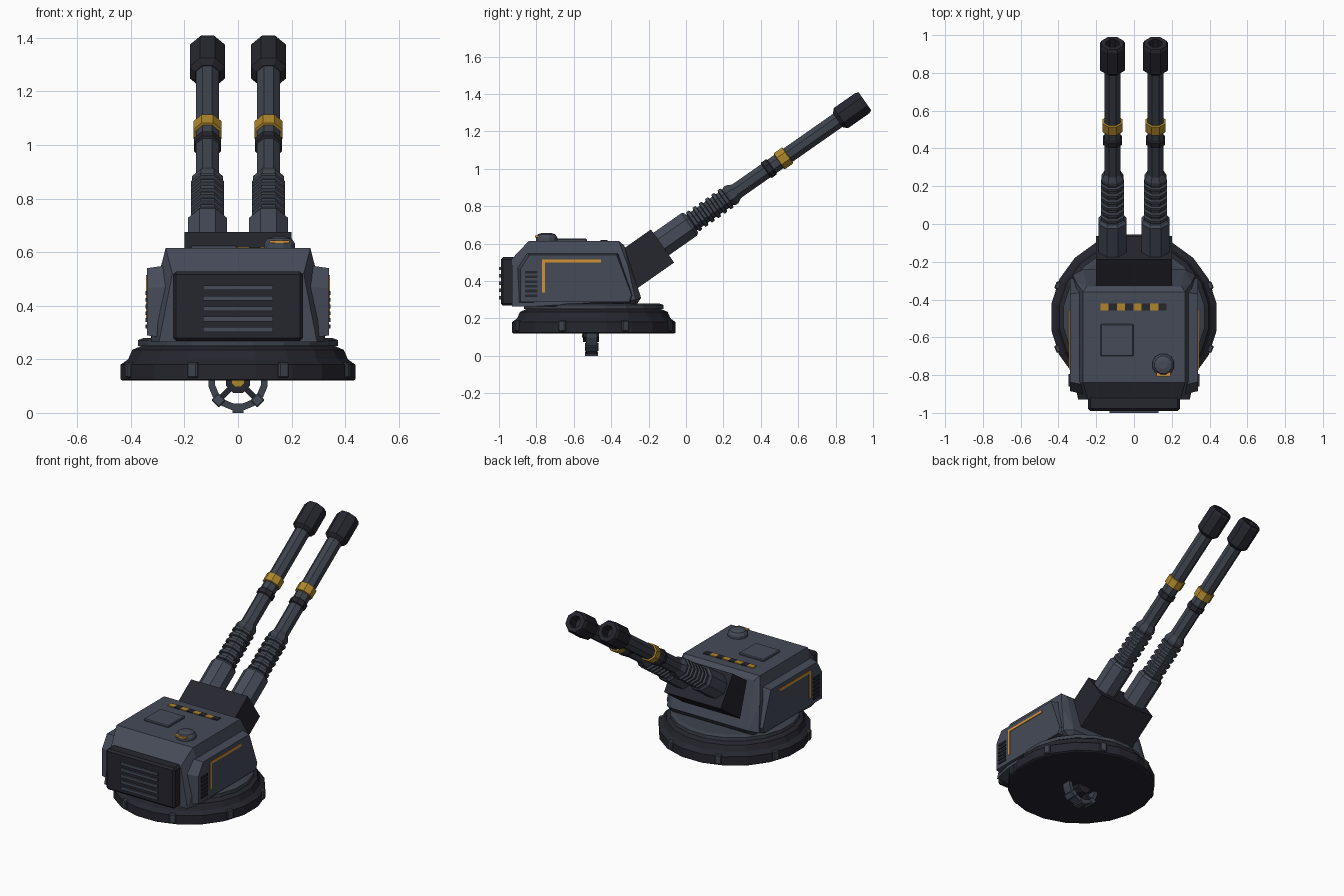
import bpy, bmesh, math
from mathutils import Matrix, Vector

cube = bpy.data.objects.get("Cube")
if cube:
    bpy.data.objects.remove(cube)


def material(name, *rgb):
    m = bpy.data.materials.new(name)
    m.use_nodes = True
    m.diffuse_color = (*rgb, 1)
    m.node_tree.nodes["Principled BSDF"].inputs["Base Color"].default_value = (*rgb, 1)
    return m


slate = material("slate armour", .060, .070, .098)
gunmetal = material("gunmetal", .048, .056, .074)
dark = material("dark metal", .019, .019, .028)
gold = material("gold paint", .42, .24, .025)
orange = material("orange line", .65, .29, .035)


def finish(name, bm, mat, matrix=Matrix(), bevel=0):
    bmesh.ops.recalc_face_normals(bm, faces=bm.faces)
    me = bpy.data.meshes.new(name)
    bm.to_mesh(me)
    bm.free()
    me.materials.append(mat)
    ob = bpy.data.objects.new(name, me)
    ob.matrix_world = matrix
    bpy.context.collection.objects.link(ob)
    if bevel:
        mod = ob.modifiers.new("Bevel", "BEVEL")
        mod.width, mod.segments = bevel, 1
    return ob


def box(name, lo, hi, mat, matrix=Matrix(), bevel=0):
    bm = bmesh.new()
    lo, hi = Vector(lo), Vector(hi)
    size = Matrix.Diagonal((*(hi - lo), 1))
    bmesh.ops.create_cube(bm, size=1, matrix=Matrix.Translation((lo + hi) / 2) @ size)
    return finish(name, bm, mat, matrix, bevel)


def lathe(name, profile, sides, mat, matrix=Matrix(), closed=False):
    """Turn (apothem, height) points round local z; open ends are capped."""
    bm = bmesh.new()
    grow = 1 / math.cos(math.pi / sides)
    rings = []
    for r, h in profile:
        angles = [math.tau * (i + .5) / sides for i in range(sides)]
        rings.append([bm.verts.new((r * grow * math.cos(a), r * grow * math.sin(a), h))
                      for a in angles])
    pairs = list(zip(rings, rings[1:]))
    if closed:
        pairs.append((rings[-1], rings[0]))
    else:
        bm.faces.new(rings[0])
        bm.faces.new(rings[-1])
    for a, b in pairs:
        for i in range(sides):
            j = (i + 1) % sides
            bm.faces.new((a[i], a[j], b[j], b[i]))
    return finish(name, bm, mat, matrix)


def hull(name, points, mat, bevel=0):
    bm = bmesh.new()
    for p in points:
        bm.verts.new(p)
    bmesh.ops.convex_hull(bm, input=bm.verts)
    bmesh.ops.dissolve_limit(bm, angle_limit=.02, verts=bm.verts, edges=bm.edges)
    return finish(name, bm, mat, bevel=bevel)


def at(x, y, z):
    return Matrix.Translation((x, y, z))


# Turntable base with clamps round the rim
base = at(0, -.493, 0)
lathe("base_ring", [(.43, .12), (.438, .125), (.438, .18), (.41, .20), (.395, .235),
                    (.36, .25)], 20, dark, base)
lathe("turntable_plate", [(.373, .25), (.373, .272), (.35, .28)], 20, gunmetal, base)
for i in range(8):
    turn = base @ Matrix.Rotation(math.radians(22.5 + 45 * i), 4, 'Z')
    box("base_clamp", (.40, -.02, .13), (.45, .02, .188), gunmetal, turn, .005)

# Turret housing
half = [(.27, -.84, .615), (.27, -.36, .615), (.245, -.93, .52), (.295, -.93, .265),
        (.325, -.80, .265), (.325, -.27, .30), (.305, -.83, .48), (.305, -.31, .48),
        (.27, -.24, .31), (.27, -.27, .265), (.25, -.33, .59)]
hull("turret_housing", [(s * x, y, z) for x, y, z in half for s in (1, -1)], slate)

# Front radiator block with slats
box("radiator_block", (-.243, -.99, .268), (.243, -.90, .528), dark, bevel=.012)
for i in range(5):
    z = .311 + .039 * i
    box("radiator_slat", (-.13, -1, z - .009), (.13, -.98, z + .009), slate)

# Side armour panels with vents and orange lines
outline = [(-.90, .28), (-.90, .47), (-.85, .55), (-.36, .55), (-.275, .32), (-.29, .28)]
for s in (1, -1):
    outer = [(s * .34, -.59 + (y + .59) * .95, .41 + (z - .41) * .93) for y, z in outline]
    inner = [(s * .27, y, z) for y, z in outline]
    hull("side_panel", outer + inner, slate)

    def plate(name, y0, y1, z0, z1, mat, x=.344):
        box(name, (min(s * .335, s * x), y0, z0), (max(s * .335, s * x), y1, z1), mat)

    plate("orange_line_top", -.77, -.455, .498, .514, orange)
    plate("orange_line_front", -.77, -.755, .34, .498, orange)
    for i in range(6):
        z = .315 + .025 * i
        plate("side_vent", -.86, -.795, z, z + .014, dark, .346)

# Roof hatch, warning stripe and sensor dome
box("roof_hatch", (-.178, -.70, .60), (-.002, -.53, .627), slate, bevel=.005)
for i in range(8):
    x = -.178 + .0438 * i
    box("warning_stripe", (x, -.457, .61), (x + .0438, -.42, .62), dark if i % 2 else gold)
lathe("sensor_dome", [(.058, .61), (.058, .632), (.046, .65), (.022, .658)], 12, slate,
      at(.155, -.745, 0))
box("sensor_light", (.118, -.807, .634), (.192, -.78, .643), orange)

# Gun mount, tilted so that local z runs along the barrels
tilt = at(0, -.2, .551) @ Matrix.Rotation(math.radians(-55), 4, 'X')
box("gun_mantlet", (-.2, -.095, -.2), (.2, .121, .082), dark, tilt)

# Twin barrels
bellows = [(.05, .27)]
for i in range(6):
    h = .285 + .041 * i
    bellows += [(.05, h), (.062, h + .004), (.062, h + .021), (.05, h + .025)]
bellows += [(.058, .53), (.058, .545), (.043, .575)]
for x in (-.114, .114):
    gun = tilt @ at(x, 0, 0)
    lathe("barrel_breech", [(.073, .05), (.073, .265), (.062, .28)], 8, slate, gun)
    lathe("recoil_bellows", bellows, 8, gunmetal, gun)
    lathe("barrel_tube", [(.043, .57), (.043, 1.27)], 8, gunmetal, gun)
    lathe("dark_band", [(.043, .765), (.05, .77), (.05, .8), (.043, .805)], 8, dark, gun)
    lathe("gold_band", [(.043, .85), (.052, .853), (.052, .907), (.043, .91)], 8, gold, gun)
    lathe("muzzle", [(.045, 1.235), (.066, 1.255), (.066, 1.395), (.058, 1.412),
                     (.034, 1.412), (.034, 1.34)], 8, dark, gun)

# Round coupling hanging below the base
coupling = at(0, -.505, .12) @ Matrix.Rotation(math.radians(90), 4, 'X')
lathe("coupling_ring", [(.085, -.03), (.11, -.03), (.11, .03), (.085, .03)], 16, gunmetal,
      coupling, closed=True)
lathe("coupling_hub", [(.045, -.04), (.045, .045)], 8, dark, coupling)
lathe("coupling_core", [(.022, .03), (.022, .05)], 8, gold, coupling)
for i in range(4):
    arm = coupling @ Matrix.Rotation(math.radians(45 + 90 * i), 4, 'Z')
    box("coupling_clamp", (.085, -.02, -.036), (.122, .02, .036), slate, arm, .004)
    box("coupling_spoke", (.03, -.01, -.02), (.09, .01, .02), dark, arm)
box("coupling_foot", (-.02, -.54, 0), (.02, -.47, .02), gunmetal)
